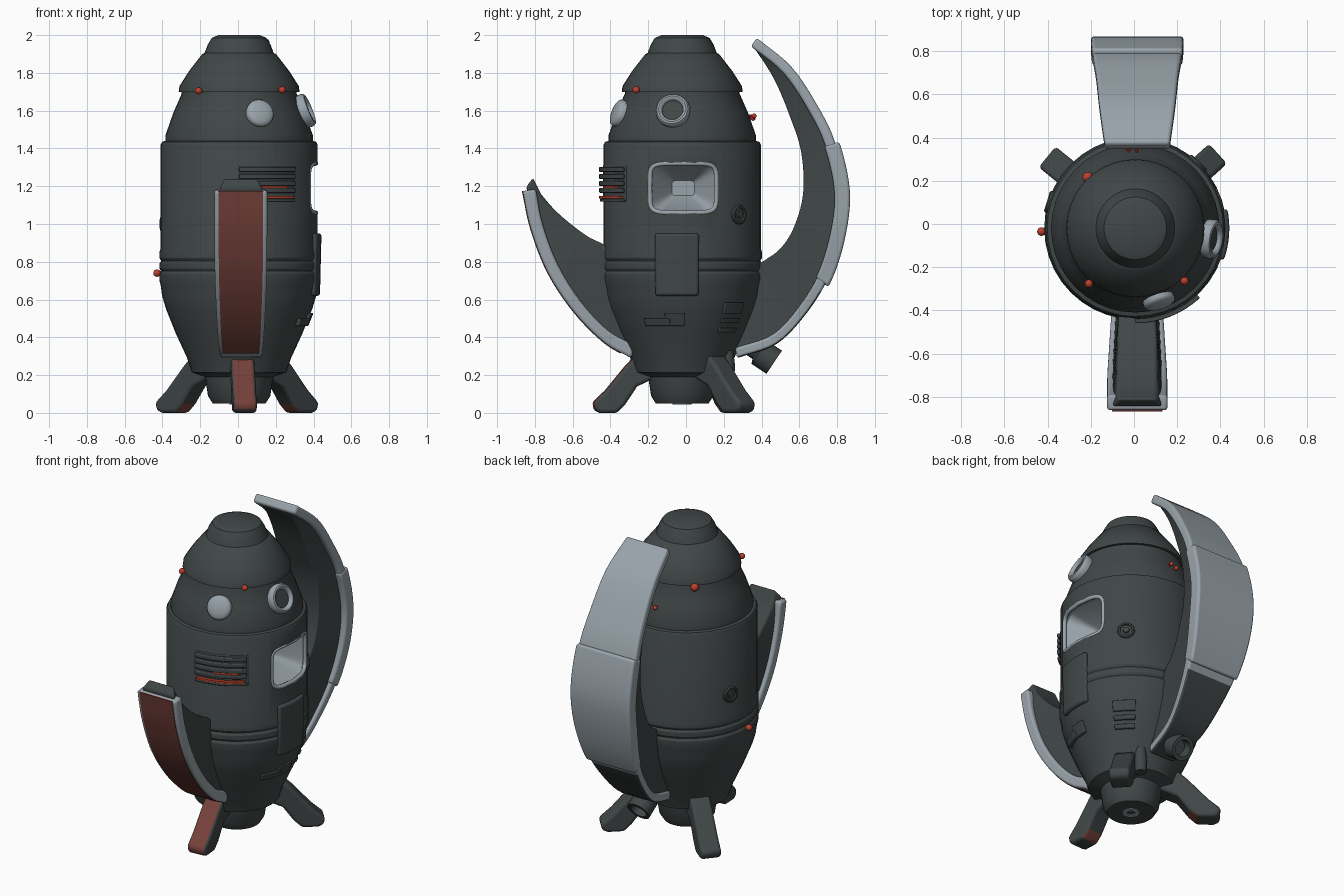
import bpy, bmesh
from math import sin, cos, pi, radians, copysign
from mathutils import Vector

cube = bpy.data.objects.get("Cube")
if cube:
    bpy.data.objects.remove(cube)

def material(name, *rgb):
    m = bpy.data.materials.new(name)
    m.use_nodes = True
    m.diffuse_color = (*rgb, 1)
    m.node_tree.nodes["Principled BSDF"].inputs["Base Color"].default_value = (*rgb, 1)
    return m

DARK = material("dark hull", 0.052, 0.062, 0.062)
LIGHT = material("pale grey trim", 0.32, 0.37, 0.405)
BROWN = material("red brown panel", 0.18, 0.053, 0.043)
RED = material("red lamp", 0.5, 0.05, 0.025)
CX, CY = 0.006, -0.02      # hull axis
FX = 0.015                 # fin centre plane

def shade(ob, angle=35):
    bpy.ops.object.select_all(action="DESELECT")
    ob.select_set(True)
    bpy.context.view_layer.objects.active = ob
    bpy.ops.object.shade_smooth_by_angle(angle=radians(angle))

def loft(name, sections, mats, rule=None, bevel=0):
    """Closed solid through equal rings of points."""
    bm = bmesh.new()
    rings = [[bm.verts.new(p) for p in s] for s in sections]
    n = len(rings[0])
    for a, b in zip(rings, rings[1:]):
        for i in range(n):
            j = (i + 1) % n
            bm.faces.new((a[i], a[j], b[j], b[i]))
    bm.faces.new(rings[0])
    bm.faces.new(rings[-1])
    bmesh.ops.recalc_face_normals(bm, faces=bm.faces)
    if rule:
        for f in bm.faces:
            f.material_index = rule(f.calc_center_median(), f.normal)
    me = bpy.data.meshes.new(name)
    bm.to_mesh(me)
    bm.free()
    ob = bpy.data.objects.new(name, me)
    bpy.context.collection.objects.link(ob)
    for m in mats:
        me.materials.append(m)
    shade(ob)
    if bevel:
        mod = ob.modifiers.new("soft edges", "BEVEL")
        mod.width, mod.segments, mod.limit_method = bevel, 3, "ANGLE"
        mod.angle_limit = radians(40)
    return ob

def turned(name, pos, axis, profile, mat, n=24):
    """Turned part: profile of (radius, distance along axis)."""
    q = Vector(axis).to_track_quat("Z", "Y")
    rings = [[Vector(pos) + q @ Vector((r * cos(2 * pi * i / n), r * sin(2 * pi * i / n), d))
              for i in range(n)] for r, d in profile]
    return loft(name, rings, [mat])

def spline(pts, steps=5):
    """Catmull-Rom resampling of tuples."""
    v = [Vector(p) for p in pts]
    v = [2 * v[0] - v[1]] + v + [2 * v[-1] - v[-2]]
    out = []
    for a, b, c, d in zip(v, v[1:], v[2:], v[3:]):
        for k in range(steps):
            t = k / steps
            out.append(0.5 * (2 * b + (c - a) * t + (2 * a - 5 * b + 4 * c - d) * t * t
                              + (3 * b - a - 3 * c + d) * t ** 3))
    return out + [v[-2]]

# Hull, turned about the vertical axis
HULL = [(0.10, 0.05), (0.14, 0.05), (0.165, 0.09), (0.18, 0.19), (0.25, 0.215), (0.275, 0.29),
        (0.335, 0.42), (0.387, 0.55), (0.408, 0.62), (0.416, 0.68), (0.422, 0.70), (0.422, 0.735),
        (0.413, 0.75), (0.422, 0.765), (0.422, 0.79), (0.413, 0.805), (0.422, 0.82), (0.422, 0.85),
        (0.416, 0.87), (0.416, 1.42), (0.408, 1.435), (0.39, 1.44), (0.39, 1.47), (0.348, 1.59),
        (0.304, 1.69), (0.304, 1.70), (0.32, 1.70), (0.316, 1.73), (0.265, 1.81), (0.195, 1.9),
        (0.183, 1.905), (0.166, 1.95), (0.145, 1.985), (0.11, 2.0)]
hull = turned("hull", (CX, CY, 0), (0, 0, 1), HULL, DARK, 40)

def hull_r(z):
    for (r0, z0), (r1, z1) in zip(HULL, HULL[1:]):
        if z0 <= z <= z1 and z1 > z0:
            return r0 + (r1 - r0) * (z - z0) / (z1 - z0)
    return 0.4

def on_hull(deg, z, out=0.0):
    a, r = radians(deg), hull_r(z) + out
    return Vector((CX + r * cos(a), CY + r * sin(a), z))

def facing(deg, slope=0.0):
    return (cos(radians(deg)), sin(radians(deg)), slope)

def arc_plate(name, a0, a1, z0, z1, out, mat, bevel=0.005):
    rings = []
    for k in range(9):
        a = a0 + (a1 - a0) * k / 8
        rings.append([on_hull(a, z0, -0.04), on_hull(a, z0, out),
                      on_hull(a, z1, out), on_hull(a, z1, -0.04)])
    return loft(name, rings, [mat], bevel=bevel)

# Side window: tapered recess and a pale frame sunk into the hull
def rounded(x, w, h, n=40):
    ring = []
    for i in range(n):
        c, s = cos(2 * pi * i / n), sin(2 * pi * i / n)
        ring.append((x, -0.015 + w * copysign(abs(c) ** 0.35, c),
                     1.19 + h * copysign(abs(s) ** 0.35, s)))
    return ring

cutter = loft("window_cutter", [rounded(0.55, 0.18, 0.135), rounded(0.36, 0.175, 0.13),
                                rounded(0.2, 0.06, 0.04)], [LIGHT])
cutter.hide_render = True
cutter.hide_set(True)
cut = hull.modifiers.new("window", "BOOLEAN")
cut.object, cut.operation, cut.solver = cutter, "DIFFERENCE", "EXACT"
cut.material_mode = "TRANSFER"
bpy.context.view_layer.objects.active = hull
bpy.ops.object.modifier_apply(modifier=cut.name)
shade(hull, 30)

frame = bpy.data.curves.new("window_frame", "CURVE")
frame.dimensions, frame.bevel_depth, frame.bevel_resolution = "3D", 0.013, 2
path = frame.splines.new("POLY")
ring = rounded(0, 0.176, 0.131)
path.points.add(len(ring) - 1)
for p, (_, y, z) in zip(path.points, ring):
    p.co = (CX + (0.406 ** 2 - (y - CY) ** 2) ** 0.5, y, z, 1)
path.use_cyclic_u = True
frame.materials.append(LIGHT)
bpy.context.collection.objects.link(bpy.data.objects.new("window_frame", frame))

# Portholes
turned("side_porthole", on_hull(-8, 1.6, 0.012), facing(-8, 0.4),
       [(0.085, -0.05), (0.092, 0.0), (0.09, 0.014), (0.083, 0.024), (0.073, 0.027), (0.064, 0.023),
        (0.057, 0.014), (0.055, 0.0)], LIGHT)
turned("side_porthole_glass", on_hull(-8, 1.6, 0.012), facing(-8, 0.4), [(0.055, -0.02), (0.055, 0.006)], DARK)
turned("front_porthole", on_hull(-72, 1.585), facing(-72, 0.36),
       [(0.072, -0.05), (0.075, 0.01), (0.07, 0.02), (0.058, 0.027), (0.035, 0.032), (0.01, 0.034)], LIGHT)

# Front vent with slats and glowing strips
arc_plate("vent_back", -91, -45, 1.12, 1.31, 0.004, DARK)
for i in range(4):
    z = 1.165 + 0.037 * i
    arc_plate("vent_slat", -90, -47, z, z + 0.025, 0.024, DARK)
arc_plate("vent_sill", -90, -47, 1.118, 1.134, 0.02, DARK)
for z, a0, a1, out in ((1.136, -88, -49, 0.024), (1.191, -74, -54, 0.02)):
    arc_plate("vent_glow", a0, a1, z, z + 0.012, out, RED, 0)

# Small hull fittings
arc_plate("side_panel", -20, 12, 0.62, 0.95, 0.02, DARK, 0.014)
for z in (0.425, 0.475):
    arc_plate("side_louvre", 34, 54, z, z + 0.025, 0.014, DARK)
arc_plate("side_hatch", 34, 54, 0.525, 0.585, 0.012, DARK)
arc_plate("service_block", -32, -10, 0.46, 0.5, 0.02, DARK)
arc_plate("service_box", -14, 2, 0.46, 0.53, 0.015, DARK)
for a, z in ((46, 1.05), (163, 1.0)):
    turned("round_port", on_hull(a, z), facing(a), [(0.052, -0.03), (0.052, 0.006), (0.045, 0.012),
           (0.036, 0.012), (0.034, 0.003), (0.02, 0.003), (0.018, 0.012), (0.008, 0.012)], DARK)
turned("rear_exhaust", (FX, 0.33, 0.36), (0, 0.82, -0.55),
       [(0.05, 0), (0.05, 0.06), (0.074, 0.07), (0.074, 0.165), (0.052, 0.165), (0.046, 0.11)], DARK)
turned("rear_pipe", on_hull(62, 0.25, 0.01), (0, 0, 1), [(0.035, -0.08), (0.04, 0.0), (0.03, 0.08)], DARK, 12)
turned("nozzle_tip", (CX, CY, 0.07), (0, 0, -1), [(0.06, 0), (0.05, 0.025), (0.025, 0.025), (0.02, 0.01)], LIGHT)

# Red lamps: hull angle, height, radius, stand-off
for a, z, r, out in ((-130, 1.705, 0.019, 0.015), (-47, 1.71, 0.019, 0.015), (133, 1.69, 0.025, 0.018),
                     (89, 1.572, 0.013, 0.026), (95, 1.56, 0.014, 0.018), (182, 0.74, 0.02, 0.016)):
    ball = [(r * max(sin(pi * k / 8), 0.02), -r * cos(pi * k / 8)) for k in range(9)]
    turned("lamp", on_hull(a, z, out), facing(a), ball, RED, 12)
    turned("lamp_stem", on_hull(a, z), facing(a), [(r * 0.5, -0.03), (r * 0.5, out + 0.005)], RED, 8)

# Three splayed legs with painted undersides, the front one with a painted face
LEG = [(0.14, 0.32), (0.26, 0.3), (0.31, 0.25), (0.42, 0.12), (0.49, 0.055), (0.48, 0.012),
       (0.45, 0.0), (0.36, 0.0), (0.315, 0.045), (0.25, 0.14), (0.14, 0.19)]
for name, a, reach in (("front_leg", -86, 0.97), ("left_leg", 42, 1.06), ("right_leg", 141, 1.08)):
    d = Vector(facing(a))
    side = Vector((-d.y, d.x, 0))
    rings = [[Vector((CX, CY, z)) + d * r * reach + side * s for r, z in LEG] for s in (-0.062, 0.062)]
    loft(name, rings, [DARK, BROWN],
         lambda c, n: int((n.y < -0.4 and n.z > -0.6 and a < 0) or (n.dot(d) < -0.2 and c.z < 0.05)), 0.018)

# Curved fins: stations are (outer y, outer z, inner y, inner z, half width)
def fin_part(name, stations, d0, d1, w0, w1, mats, rule=None, bevel=0.014):
    """Lofts between depths d0 and d1 (inward from the outer curve)."""
    rings = []
    for oy, oz, iy, iz, w in stations:
        o, i = Vector((0, oy, oz)), Vector((0, iy, iz))
        span = max((i - o).length, 0.001)
        p, q = (o + (i - o) * ((span if d is None else d) / span) for d in (d0, d1))
        rings.append([p + Vector((FX - w * w0, 0, 0)), p + Vector((FX + w * w0, 0, 0)),
                      q + Vector((FX + w * w1, 0, 0)), q + Vector((FX - w * w1, 0, 0))])
    return loft(name, rings, mats, rule, bevel)

rear = spline([(0.27, 0.29, 0.22, 0.55, 0.09), (0.48, 0.365, 0.34, 0.75, 0.12),
               (0.64, 0.53, 0.42, 0.81, 0.15), (0.755, 0.72, 0.50, 0.87, 0.18),
               (0.825, 0.95, 0.57, 0.98, 0.205), (0.845, 1.18, 0.62, 1.16, 0.21),
               (0.79, 1.43, 0.61, 1.38, 0.205), (0.70, 1.62, 0.55, 1.57, 0.19),
               (0.56, 1.83, 0.465, 1.77, 0.175), (0.375, 1.985, 0.35, 1.95, 0.15)])
front = spline([(-0.29, 0.29, -0.22, 0.5, 0.11), (-0.43, 0.37, -0.34, 0.78, 0.12),
                (-0.59, 0.53, -0.42, 0.88, 0.13), (-0.73, 0.74, -0.53, 0.94, 0.138),
                (-0.82, 0.97, -0.68, 1.06, 0.14), (-0.865, 1.175, -0.79, 1.185, 0.14)])
front_tip = Vector((-0.865, 1.17, -0.81, 1.245, 0.135))

fin_part("rear_fin_shell", rear, 0, 0.055, 1, 1, [LIGHT, DARK],
         lambda c, n: int(c.z < 0.64 and abs(n.x) < 0.5 and n.y - n.z > 0))
fin_part("rear_fin_pad", [s for s in rear if 0.64 < s[1] < 1.46], -0.022, 0.06, 1.02, 1.02, [LIGHT])
fin_part("rear_fin_keel", rear, 0.03, None, 0.88, 0.6, [DARK])
fin_part("front_fin_shell", front, 0, 0.07, 1, 1, [LIGHT])
fin_part("front_fin_panel", front[2:], -0.004, 0.004, 0.84, 0.84, [BROWN], bevel=0)
fin_part("front_fin_keel", front[:-1] + [front_tip], 0.03, None, 0.85, 0.66, [DARK])
